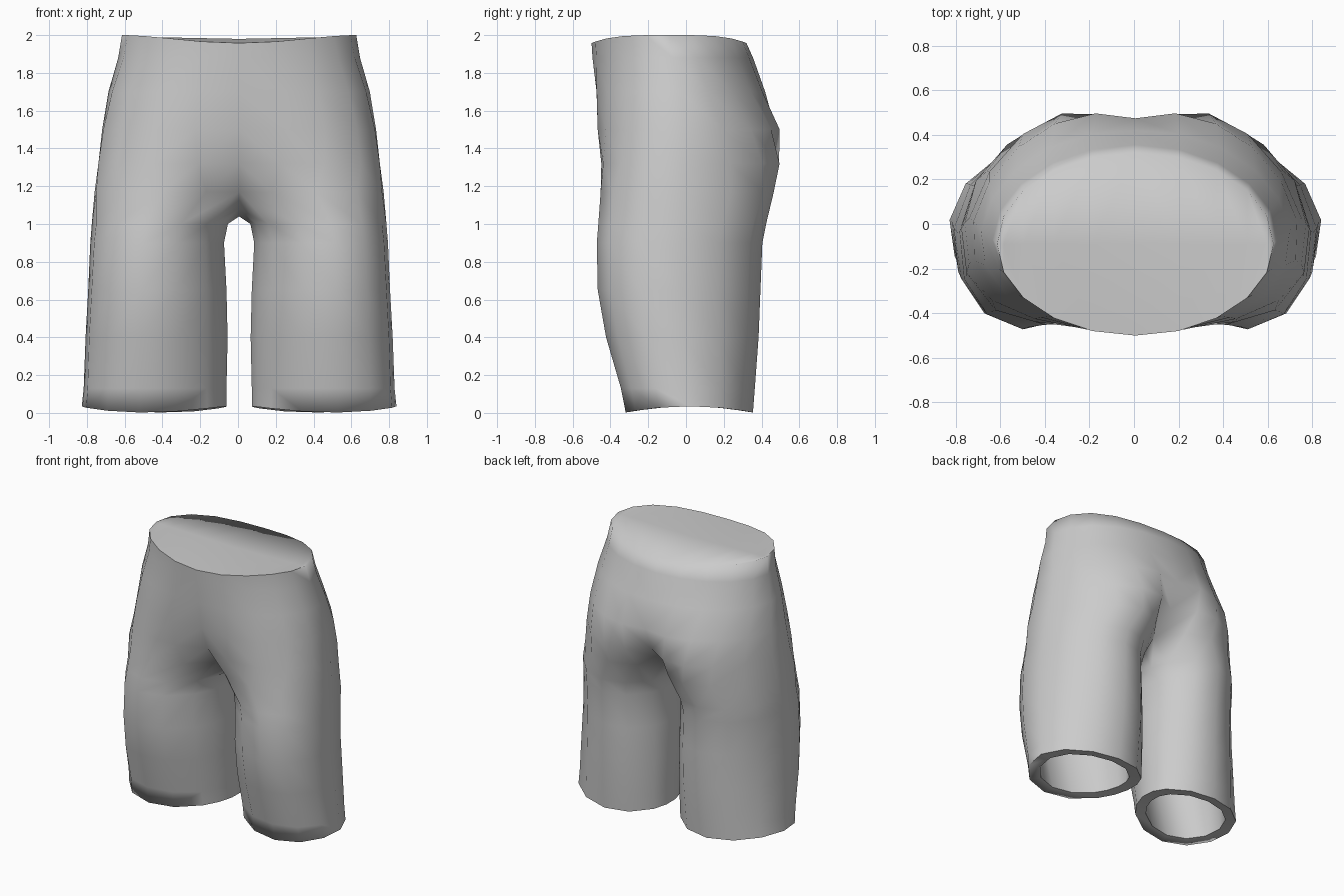
import bpy, bmesh, math

cube = bpy.data.objects.get("Cube")
if cube:
    bpy.data.objects.remove(cube)

# Hip sections: height, outer x, front lobe x, back lobe x, front y, back y,
# and how much wider the front is than the back
TORSO = [(2.0, .62, 0, 0, -.5, .32, 0), (1.88, .64, 0, 0, -.495, .355, .02),
         (1.7, .692, .1, .04, -.48, .42, .07), (1.5, .725, .18, .17, -.468, .497, .13),
         (1.32, .745, .27, .29, -.455, .506, .15), (1.17, .765, .35, .36, -.452, .465, .13)]
# Leg sections: height, centre x, half width, front y, back y, skew
LEG = [(1.0, .42, .36, -.465, .425, .1), (.9, .434, .354, -.473, .405, .11),
       (.65, .433, .366, -.468, .395, .13), (.4, .437, .376, -.424, .385, .14),
       (.13, .445, .378, -.345, .365, .15), (.035, .45, .383, -.32, .355, .15)]
HALF = 5        # segments from the side seam to the front or back centre
INNER = 4       # segments along the inside of the thigh
SHIFT = .006

bm = bmesh.new()
sharp = []


def hip_section(sec, side, dip=0):
    z, outer, lobe_front, lobe_back, front, back, flare = sec
    cy, ry = (front + back) / 2, (back - front) / 2
    ring = []
    for j in range(-HALF, HALF + 1):
        cx = lobe_front if j < 0 else lobe_back
        a = math.acos(-cx / (outer - cx)) * j / HALF
        s = math.sin(a)
        x = (cx + (outer - cx) * math.cos(a)) * (1 - flare * s)
        ring.append(bm.verts.new((side * x, cy + ry * s, z - dip * s ** 4)))
    return ring


def leg_section(sec, angles, side, dip=0, scale=1):
    z, cx, rx, front, back, skew = sec
    cy, ry = (front + back) / 2, (back - front) / 2
    ring = []
    for a in angles:
        y = scale * ry * math.sin(a)
        x = cx + scale * rx * math.cos(a) - skew * y
        ring.append(bm.verts.new((side * x, cy + y, z - dip * math.sin(a) ** 2)))
    return ring


def bridge(a, b, closed=False):
    n = len(a)
    for i in range(n if closed else n - 1):
        k = (i + 1) % n
        bm.faces.new((a[i], a[k], b[k], b[i]))


def build_half(side):
    # Hips: open half rings whose ends meet on the centre plane
    rings = [hip_section(sec, side, .042 if i == 0 else 0)
             for i, sec in enumerate(TORSO)]
    for a, b in zip(rings, rings[1:]):
        bridge(a, b)

    # Waist cap with a slight ridge from side to side
    waist = rings[0]
    ridge = [bm.verts.new((v.co.x, -.09, 1.98 + .02 * abs(v.co.x)))
             for v in waist[:HALF]] + [waist[HALF]]
    for j in range(HALF):
        for row in (waist, waist[::-1]):
            corners = (row[j], row[j + 1], ridge[j + 1], ridge[j])
            bm.faces.new(list(dict.fromkeys(corners)))
        sharp.append((waist[j], waist[j + 1]))

    # Crotch saddle closes the last hip ring into a full leg ring
    saddle = [bm.verts.new((0, y, z))
              for y, z in ((.13, 1.085), (0, 1.04), (-.12, 1.08))]
    previous = rings[-1] + saddle

    # Leg tube
    end = math.radians(144)
    angles = [end * j / HALF for j in range(-HALF, HALF + 1)]
    angles += [end + math.radians(72) * k / INNER for k in range(1, INNER)]
    for i, sec in enumerate(LEG):
        ring = leg_section(sec, angles, side, .033 if i == len(LEG) - 1 else 0)
        bridge(previous, ring, True)
        previous = ring

    # Hem and hollow inside of the leg
    hem = leg_section(LEG[-1], angles, side, .022, .79)
    bridge(previous, hem, True)
    n = len(hem)
    for i in range(n):
        k = (i + 1) % n
        sharp.append((hem[i], hem[k]))
        if not -2.2 < angles[i] < -1.0:
            sharp.append((previous[i], previous[k]))
    for sec in (LEG[3], LEG[1]):
        ring = leg_section(sec, angles, side, 0, .8)
        bridge(hem, ring, True)
        hem = ring
    bm.faces.new(hem)


build_half(1)
build_half(-1)
for a, b in sharp:
    edge = bm.edges.get((a, b))
    if edge:
        edge.smooth = False
bmesh.ops.remove_doubles(bm, verts=bm.verts[:], dist=.0005)
bmesh.ops.recalc_face_normals(bm, faces=bm.faces[:])
for f in bm.faces:
    f.smooth = True

mesh = bpy.data.meshes.new("shorts")
bm.to_mesh(mesh)
bm.free()
shorts = bpy.data.objects.new("shorts", mesh)
shorts.location.x = SHIFT
bpy.context.collection.objects.link(shorts)

# Plain grey cloth
cloth = bpy.data.materials.new("grey_cloth")
cloth.use_nodes = True
colour = (.6, .6, .6, 1)
cloth.diffuse_color = colour
cloth.node_tree.nodes["Principled BSDF"].inputs["Base Color"].default_value = colour
mesh.materials.append(cloth)
